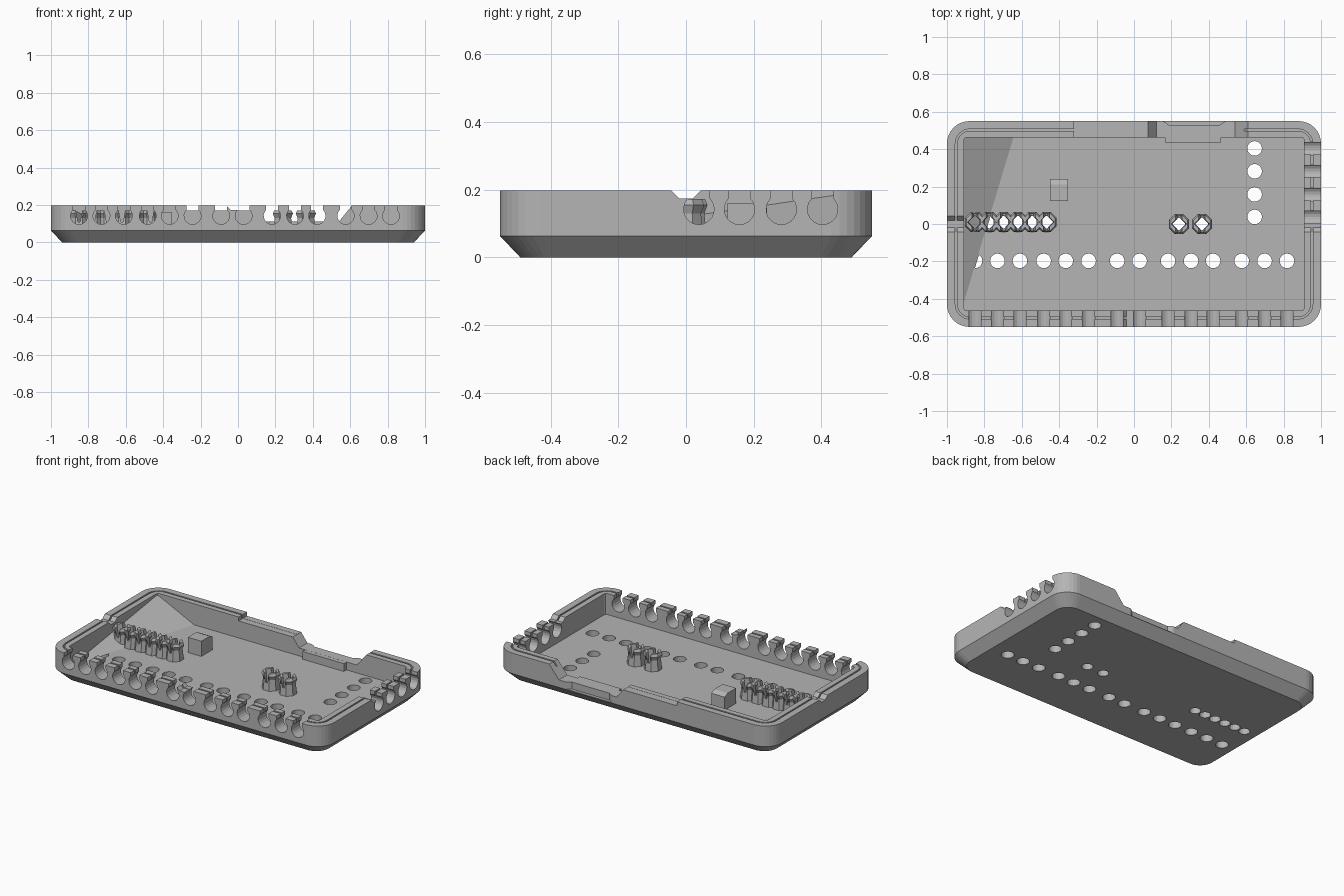
import bpy, bmesh, math
from mathutils import Matrix, Vector

if "Cube" in bpy.data.objects:
    bpy.data.objects.remove(bpy.data.objects["Cube"], do_unlink=True)

grey = bpy.data.materials.new("plain grey")
grey.use_nodes = True
COLOUR = (0.46, 0.46, 0.46, 1)
grey.diffuse_color = COLOUR
grey.node_tree.nodes["Principled BSDF"].inputs["Base Color"].default_value = COLOUR

FLOOR, TOP = 0.06, 0.198


def finish(name, bm):
    bmesh.ops.recalc_face_normals(bm, faces=bm.faces[:])
    mesh = bpy.data.meshes.new(name)
    bm.to_mesh(mesh)
    bm.free()
    mesh.materials.append(grey)
    obj = bpy.data.objects.new(name, mesh)
    bpy.context.collection.objects.link(obj)
    return obj


def loft(name, loops):
    """Skin matching loops and cap both ends."""
    bm = bmesh.new()
    rings = [[bm.verts.new(p) for p in loop] for loop in loops]
    n = len(rings[0])
    for a, b in zip(rings, rings[1:]):
        for i in range(n):
            bm.faces.new((a[i], a[(i + 1) % n], b[(i + 1) % n], b[i]))
    bm.faces.new(rings[0])
    bm.faces.new(rings[-1])
    return finish(name, bm)


def rounded(hx, hy, r, z, seg=8):
    pts = []
    for k, (sx, sy) in enumerate(((1, 1), (-1, 1), (-1, -1), (1, -1))):
        for i in range(seg + 1):
            a = math.pi / 2 * (k + i / seg)
            pts.append((sx * (hx - r) + r * math.cos(a), sy * (hy - r) + r * math.sin(a), z))
    return pts


def polygon(x, y, r, z, n, turn=0.0):
    return [(x + r * math.cos(turn + math.tau * i / n), y + r * math.sin(turn + math.tau * i / n), z)
            for i in range(n)]


def box(name, x0, x1, y0, y1, z0, z1):
    return loft(name, [[(x0, y0, z), (x1, y0, z), (x1, y1, z), (x0, y1, z)] for z in (z0, z1)])


def across_y(name, profile, y0, y1):
    """Extrude an x-z profile along y."""
    return loft(name, [[(x, y, z) for x, z in profile] for y in (y0, y1)])


def across_x(name, profile, x0, x1):
    """Extrude a y-z profile along x."""
    return loft(name, [[(x, y, z) for y, z in profile] for x in (x0, x1)])


def combine(obj, other, operation="DIFFERENCE"):
    mod = obj.modifiers.new("join", "BOOLEAN")
    mod.operation, mod.solver, mod.object = operation, "EXACT", other
    bpy.context.view_layer.objects.active = obj
    bpy.ops.object.modifier_apply(modifier=mod.name)
    bpy.data.objects.remove(other, do_unlink=True)


def keyhole(c):
    """Round seat with a narrower neck open at the top."""
    r, zc, a0 = 0.045, 0.142, math.radians(45)
    arc = [a0 - (math.pi + 2 * a0) * i / 14 for i in range(15)]
    pts = [(c + r * math.cos(a), zc + r * math.sin(a)) for a in arc]
    return [(c + 0.032, 0.25)] + pts + [(c - 0.032, 0.25)]


def vee(c):
    return [(c - 0.02, 0.174), (c + 0.02, 0.174), (c + 0.07, 0.224), (c - 0.07, 0.224)]


# Tray shell with chamfered underside
tray = loft("tray", [rounded(0.94, 0.49, 0.09, 0), rounded(1, 0.55, 0.12, 0.063),
                     rounded(1, 0.55, 0.12, TOP)])
combine(tray, loft("cavity", [rounded(0.91, 0.463, 0.015, z, 2) for z in (FLOOR, 0.3)]))

# Fine seam in the rim
seam = loft("seam", [rounded(0.956, 0.508, 0.08, z) for z in (0.171, 0.3)])
combine(seam, loft("seam_core", [rounded(0.946, 0.498, 0.07, z) for z in (0.15, 0.35)]))
combine(tray, seam)

# Lowered stretch and scooped opening of the back wall
combine(tray, box("low_rim", -0.32, 0.1, 0.42, 0.6, 0.172, 0.3))
opening = [(0.06, 0.19), (0.12, 0.112), (0.54, 0.112), (0.61, 0.198), (0.65, 0.25), (0.02, 0.25)]
combine(tray, across_y("opening", opening, 0.42, 0.6))
combine(tray, box("ledge", 0.165, 0.465, 0.436, 0.48, 0.05, 0.1115), "UNION")
scoop = [(0.13, 0.56), (0.165, 0.545), (0.185, 0.53), (0.46, 0.53), (0.48, 0.545), (0.51, 0.56)]
combine(tray, loft("scoop", [[(x, y, z) for x, y in scoop] for z in (0.066, 0.3)]))

# Small sloped gaps in the side walls and the front wall
for side in (-1, 1):
    combine(tray, across_x("gap", vee(0), side * 0.88, side * 1.05))
combine(tray, across_y("gap", vee(-0.02), -0.6, -0.44))

# Keyhole seats and the matching floor holes
front_x = (-0.85, -0.73, -0.61, -0.483, -0.365, -0.243, -0.09, 0.03,
           0.182, 0.305, 0.423, 0.576, 0.698, 0.818)
side_y = (0.038, 0.158, 0.282, 0.404)
hole_spots = [(x, -0.197) for x in front_x] + [(0.645, y) for y in side_y]
for x in front_x:
    combine(tray, across_y("seat", keyhole(x), -0.6, -0.43))
for y in side_y:
    combine(tray, across_x("seat", keyhole(y), 0.88, 1.05))

# Slotted sockets on the floor
row = [(-0.85 + 0.0765 * i, 0.01) for i in range(6)]
pair = [(0.24, 0), (0.363, 0)]
for x, y in hole_spots:
    combine(tray, loft("hole", [polygon(x, y, 0.039, z, 20) for z in (-0.05, 0.1)]))
for x, y in row + pair:
    combine(tray, loft("hole", [polygon(x, y, 0.034, z, 16) for z in (-0.05, 0.1)]))


def socket(x, y):
    t = math.pi / 8
    body = loft("socket", [polygon(x, y, r, z, 8, t) for r, z in
                           ((0.056, FLOOR - 0.002), (0.048, 0.13), (0.058, 0.155), (0.05, 0.172))])
    combine(body, loft("bore", [polygon(x, y, r, z, 4) for r, z in
                                ((0.042, 0.02), (0.036, 0.13), (0.044, 0.2))]))
    slot = [(x - 0.006, 0.11), (x + 0.006, 0.11), (x + 0.022, 0.2), (x - 0.022, 0.2)]
    combine(body, across_y("slot", slot, y - 0.1, y + 0.1))
    return body


for label, spots in (("socket_row", row), ("socket_pair", pair)):
    for i, (x, y) in enumerate(spots):
        socket(x, y).name = f"{label}_{i + 1}"

# Support block with a sloped rear edge
across_x("support_block", [(0.122, 0.055), (0.24, 0.055), (0.24, 0.145), (0.21, 0.16), (0.122, 0.16)],
         -0.45, -0.352)

# Corner gusset rising to a point
bm = bmesh.new()
points = [(-0.912, 0.465, 0.055), (-0.64, 0.465, 0.058), (-0.86, 0.32, 0.058),
          (-0.912, -0.44, 0.058), (-0.912, 0.465, 0.188)]
for p in points:
    bm.verts.new(p)
bmesh.ops.convex_hull(bm, input=bm.verts[:])
finish("corner_gusset", bm)
